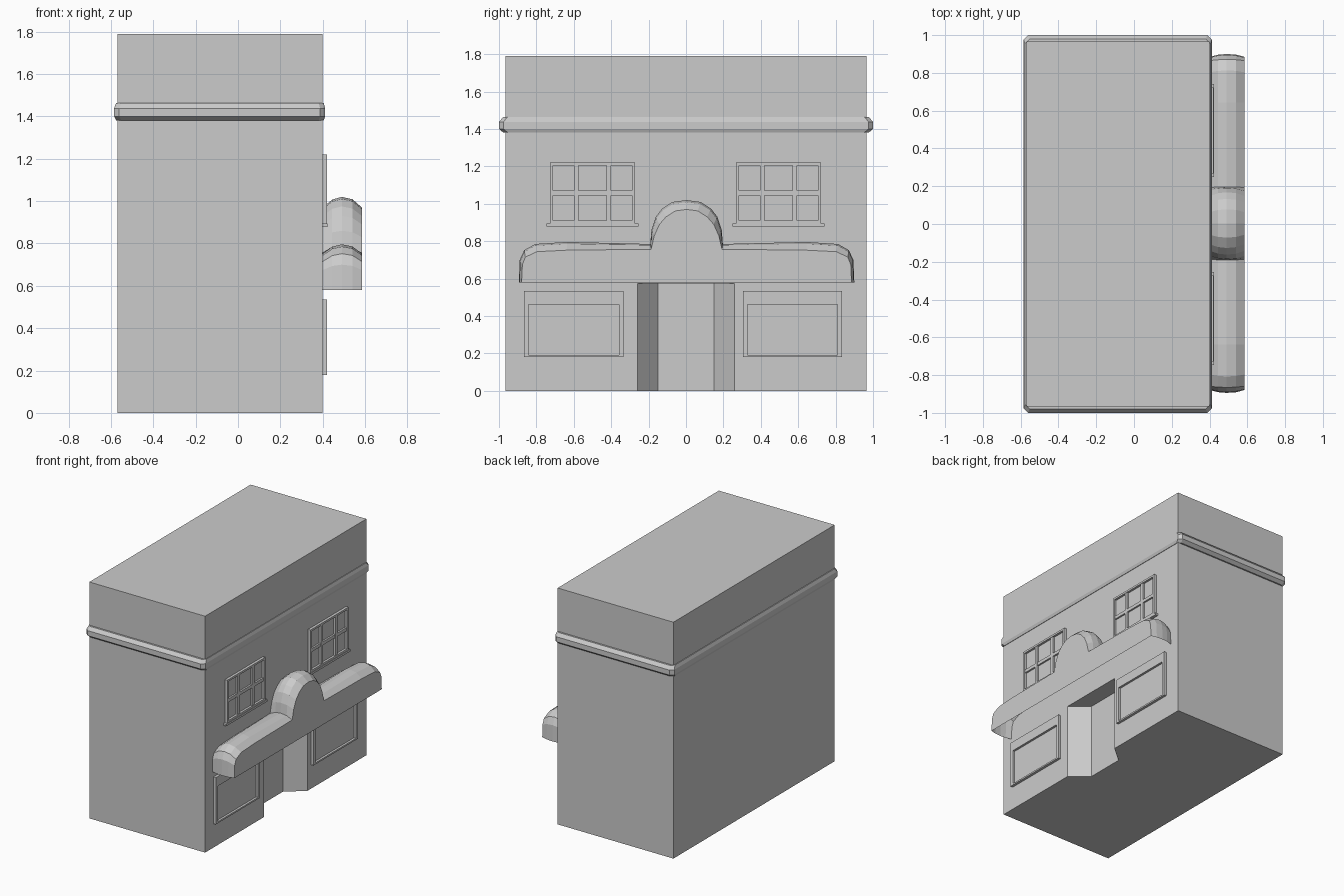
import bpy, bmesh

if "Cube" in bpy.data.objects:
    bpy.data.objects.remove(bpy.data.objects["Cube"])

FRONT = 0.40          # x of the facade wall


def make_object(name, bm, recalc=True):
    if recalc:
        bmesh.ops.recalc_face_normals(bm, faces=bm.faces)
    mesh = bpy.data.meshes.new(name)
    bm.to_mesh(mesh)
    bm.free()
    ob = bpy.data.objects.new(name, mesh)
    bpy.context.collection.objects.link(ob)
    return ob


def add_box(bm, x0, x1, y0, y1, z0, z1):
    vs = bmesh.ops.create_cube(bm, size=1)['verts']
    for v in vs:
        v.co = (x1 if v.co.x > 0 else x0,
                y1 if v.co.y > 0 else y0,
                z1 if v.co.z > 0 else z0)


def loft(bm, rows, closed):
    """Bridge rows of points with quads and return the vertex rows."""
    rings = [[bm.verts.new(p) for p in row] for row in rows]
    n = len(rings[0])
    for a, b in zip(rings, rings[1:]):
        for i in range(n if closed else n - 1):
            j = (i + 1) % n
            bm.faces.new((a[i], a[j], b[j], b[i]))
    return rings


# building block with a splayed doorway cut into the facade
bm = bmesh.new()
add_box(bm, -0.57, FRONT, -0.965, 0.965, 0, 1.79)
body = make_object("building_body", bm)

bm = bmesh.new()
plan = [(0.27, -0.15), (FRONT, -0.26), (0.5, -0.345), (0.5, 0.345), (FRONT, 0.26), (0.27, 0.15)]
rings = loft(bm, [[(x, y, z) for x, y in plan] for z in (-0.1, 0.575)], True)
for r in rings:
    bm.faces.new(r)
cutter = make_object("doorway_cutter", bm)
cutter.hide_render = True
mod = body.modifiers.new("doorway", 'BOOLEAN')
mod.object, mod.operation, mod.solver = cutter, 'DIFFERENCE', 'EXACT'
bpy.context.view_layer.objects.active = body
bpy.ops.object.modifier_apply(modifier=mod.name)
bpy.data.objects.remove(cutter)


# cornice: chamfered ring running all round the walls
def cornice_ring(f, z, c=0.024):
    x0, x1 = -0.57 - 0.015 * f, FRONT + 0.012 * f
    y = 0.965 + 0.035 * f
    return [(x0 + c, -y, z), (x1 - c, -y, z), (x1, -y + c, z), (x1, y - c, z),
            (x1 - c, y, z), (x0 + c, y, z), (x0, y - c, z), (x0, -y + c, z)]


bm = bmesh.new()
rings = loft(bm, [cornice_ring(f, z) for f, z in
                  ((0.3, 1.38), (1, 1.40), (1, 1.438), (0.4, 1.463))], True)
bm.faces.new(rings[0])
bm.faces.new(rings[-1])
make_object("cornice", bm)

# awning: crowned shell with a central arch, open underneath
crown = [(0.897, 0.58), (0.892, 0.70), (0.868, 0.752), (0.81, 0.785), (0.64, 0.796),
         (0.194, 0.785), (0.188, 0.86), (0.165, 0.93), (0.13, 0.975), (0.075, 1.01), (0, 1.02)]
edge = [(0.882, 0.58), (0.878, 0.675), (0.862, 0.715), (0.80, 0.744), (0.64, 0.752),
        (0.190, 0.757), (0.172, 0.83), (0.145, 0.89), (0.11, 0.93), (0.06, 0.962), (0, 0.97)]


def awning_row(x, f):
    half = [(a[0] + (b[0] - a[0]) * f, a[1] + (b[1] - a[1]) * f) for a, b in zip(edge, crown)]
    full = half + [(-y, z) for y, z in reversed(half[:-1])]
    return [(x, y + 0.003, z) for y, z in full]


bm = bmesh.new()
rows = loft(bm, [awning_row(x, f) for x, f in
                 ((FRONT, 0), (0.445, 0.75), (0.49, 1), (0.54, 0.78), (0.585, 0))], False)
bm.faces.new(rows[-1])
make_object("awning", bm)


# framed window: border bars, pane and optional glazing bars
def window(name, y0, y1, z0, z1, side, bottom, top, cols=(), mids=(), sill=False):
    bm = bmesh.new()
    a, b = FRONT - 0.01, FRONT + 0.02
    add_box(bm, a, b, y0, y1, z0, z0 + bottom)
    add_box(bm, a, b, y0, y1, z1 - top, z1)
    add_box(bm, a, b, y0, y0 + side, z0 + bottom, z1 - top)
    add_box(bm, a, b, y1 - side, y1, z0 + bottom, z1 - top)
    w = 0.0125
    for c in cols:
        add_box(bm, a, b - 0.003, c - w, c + w, z0 + bottom, z1 - top)
    for m in mids:
        add_box(bm, a, b - 0.004, y0 + side, y1 - side, m - w, m + w)
    if sill:
        add_box(bm, a, b + 0.003, y0 - 0.018, y1 + 0.018, z0 - 0.016, z0)
    add_box(bm, a, FRONT + 0.003, y0 + side, y1 - side, z0 + bottom, z1 - top)
    make_object(name, bm)


for label, upper, lower in (("left", -0.5, -0.60), ("right", 0.495, 0.57)):
    window("upper_window_" + label, upper - 0.228, upper + 0.228, 0.895, 1.22,
           0.016, 0.015, 0.015, (upper - 0.087, upper + 0.087), (1.058,), True)
    window("shop_window_" + label, lower - 0.265, lower + 0.265, 0.18, 0.535,
           0.024, 0.012, 0.073)
